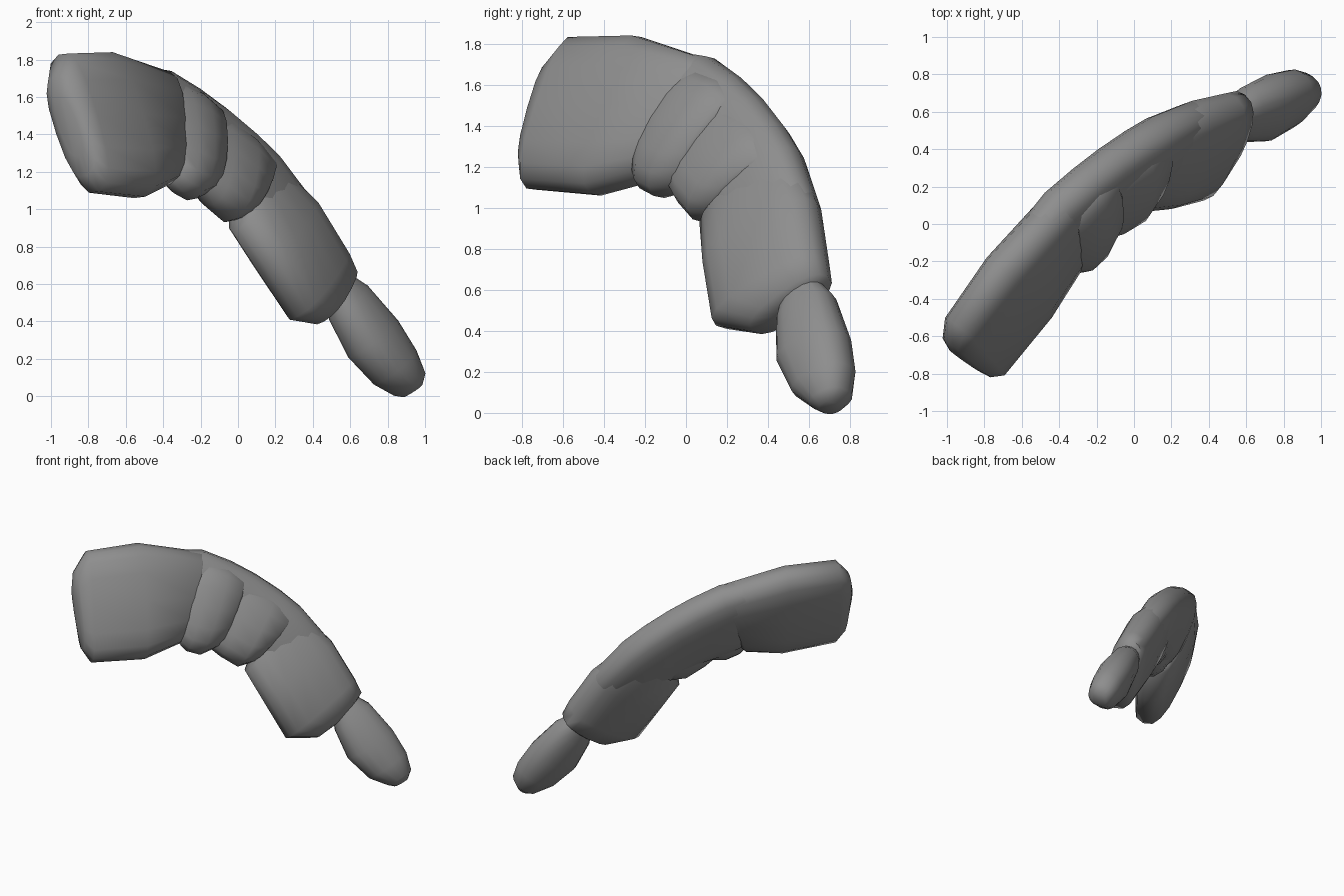
import bpy, bmesh, math
from mathutils import Vector

# Leaning plane the whole curved limb lies in
N = Vector((0.72, -0.56, 0.40)).normalized()
U = Vector((0.614, 0.789, 0)).normalized()
V = N.cross(U)
if V.z < 0:
    V = -V

grey = bpy.data.materials.new("grey")
grey.diffuse_color = (0.27, 0.27, 0.27, 1)


def segment(name, rings, sides=16, power=2.5):
    """Loft rounded sections: (outer u, outer v, inner u, inner v, half thickness, offset)."""
    bm = bmesh.new()
    loops = []
    for ou, ov, iu, iv, t, w in rings:
        loop = []
        for k in range(sides):
            a = 2 * math.pi * k / sides
            c, s = math.cos(a), math.sin(a)
            c = math.copysign(abs(c) ** (2 / power), c)
            s = math.copysign(abs(s) ** (2 / power), s)
            u = (ou + iu) / 2 + c * (ou - iu) / 2
            v = (ov + iv) / 2 + c * (ov - iv) / 2
            loop.append(bm.verts.new(U * u + V * v + N * (w + s * t)))
        loops.append(loop)
    for a, b in zip(loops, loops[1:]):
        for k in range(sides):
            j = (k + 1) % sides
            bm.faces.new((a[k], a[j], b[j], b[k]))
    bm.faces.new(loops[0])
    bm.faces.new(loops[-1])
    bmesh.ops.recalc_face_normals(bm, faces=bm.faces)
    me = bpy.data.meshes.new(name)
    bm.to_mesh(me)
    bm.free()
    me.materials.append(grey)
    ob = bpy.data.objects.new(name, me)
    bpy.context.collection.objects.link(ob)
    bpy.ops.object.select_all(action='DESELECT')
    ob.select_set(True)
    bpy.context.view_layer.objects.active = ob
    bpy.ops.object.shade_smooth_by_angle(angle=math.radians(60))


# Large blunt end
segment("upper_block", [
    (-1.14, 1.60, -1.13, 1.26, 0.06, 0.335),
    (-1.11, 1.72, -1.12, 1.14, 0.105, 0.335),
    (-1.01, 1.845, -1.07, 1.045, 0.135, 0.34),
    (-0.62, 1.855, -0.67, 1.02, 0.15, 0.33),
    (-0.16, 1.735, -0.39, 1.10, 0.148, 0.325),
    (-0.13, 1.69, -0.36, 1.13, 0.12, 0.325),
], power=2.7)
# Continuous back running over the bend
segment("back_ridge", [
    (-0.40, 1.78, -0.45, 1.25, 0.12, 0.32),
    (-0.14, 1.745, -0.33, 1.14, 0.14, 0.32),
    (0.06, 1.64, -0.19, 1.08, 0.14, 0.32),
    (0.23, 1.525, -0.07, 1.05, 0.14, 0.32),
    (0.40, 1.385, 0.05, 0.98, 0.14, 0.32),
    (0.53, 1.255, 0.13, 0.92, 0.14, 0.32),
    (0.72, 0.985, 0.28, 0.75, 0.125, 0.315),
    (0.77, 0.83, 0.38, 0.62, 0.08, 0.315),
], power=2.7)
# Two short folds at the bend
segment("first_fold", [
    (-0.26, 1.64, -0.42, 1.12, 0.11, 0.345),
    (-0.12, 1.66, -0.36, 1.04, 0.15, 0.355),
    (0.02, 1.61, -0.26, 1.00, 0.155, 0.352),
    (0.13, 1.53, -0.12, 1.04, 0.14, 0.345),
    (0.15, 1.47, -0.06, 1.10, 0.10, 0.34),
], power=2.4)
segment("second_fold", [
    (0.05, 1.54, -0.20, 1.06, 0.10, 0.335),
    (0.18, 1.48, -0.11, 0.97, 0.14, 0.34),
    (0.34, 1.36, 0.01, 0.88, 0.152, 0.342),
    (0.47, 1.23, 0.13, 0.90, 0.14, 0.335),
    (0.48, 1.17, 0.20, 0.95, 0.10, 0.33),
], power=2.4)
# Long lower block
segment("lower_block", [
    (0.38, 1.28, 0.13, 0.95, 0.10, 0.315),
    (0.51, 1.235, 0.07, 0.84, 0.13, 0.315),
    (0.73, 0.98, 0.17, 0.62, 0.155, 0.325),
    (0.87, 0.69, 0.31, 0.325, 0.143, 0.318),
    (0.91, 0.59, 0.54, 0.30, 0.115, 0.305),
    (0.85, 0.51, 0.66, 0.36, 0.07, 0.295),
])
# Slim rounded tip
segment("tip", [
    (0.86, 0.57, 0.68, 0.47, 0.08, 0.30),
    (0.96, 0.50, 0.69, 0.33, 0.115, 0.298),
    (1.11, 0.29, 0.76, 0.12, 0.138, 0.295),
    (1.19, 0.12, 0.90, -0.04, 0.125, 0.292),
    (1.21, -0.01, 1.03, -0.105, 0.10, 0.292),
    (1.18, -0.075, 1.08, -0.12, 0.06, 0.29),
], power=2.3)
